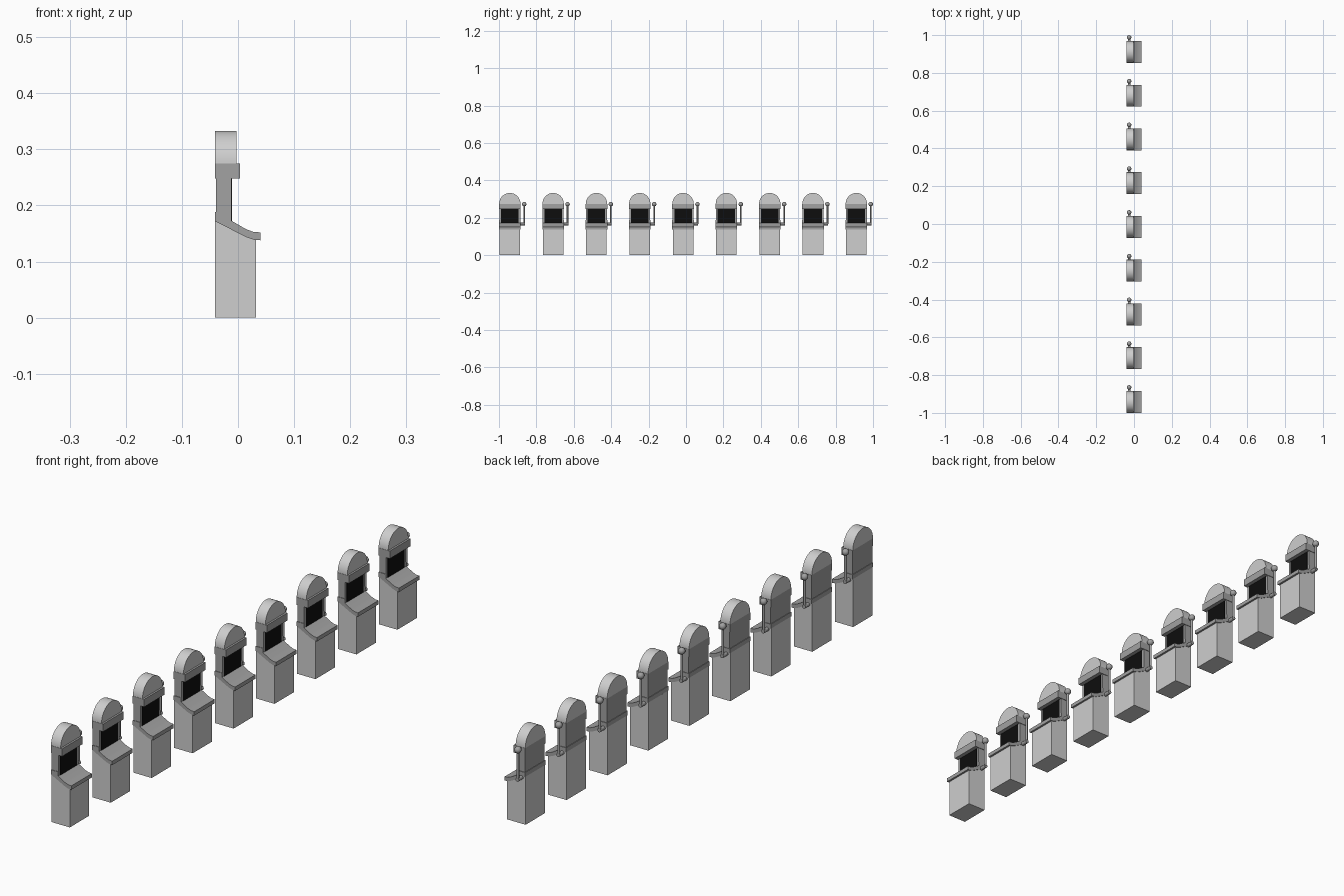
import bpy, bmesh, math
from mathutils import Matrix, Vector

if "Cube" in bpy.data.objects:
    bpy.data.objects.remove(bpy.data.objects["Cube"], do_unlink=True)

COUNT, FIRST, STEP = 9, -0.942, 0.2316


def material(name, value):
    m = bpy.data.materials.new(name)
    m.use_nodes = True
    m.diffuse_color = (value, value, value, 1)
    m.node_tree.nodes["Principled BSDF"].inputs["Base Color"].default_value = (value, value, value, 1)
    return m


light = material("light grey", 0.62)
trim = material("mid grey", 0.36)
black = material("screen black", 0.004)


def add_row(name, bm, mat, smooth=False):
    """Turn the bmesh into one part and repeat it on every machine."""
    bmesh.ops.recalc_face_normals(bm, faces=bm.faces)
    mesh = bpy.data.meshes.new(name)
    bm.to_mesh(mesh)
    bm.free()
    mesh.materials.append(mat)
    for i in range(COUNT):
        ob = bpy.data.objects.new(f"{name}_{i + 1}", mesh)
        ob.location.y = FIRST + i * STEP
        bpy.context.collection.objects.link(ob)
        if smooth and i == 0:
            bpy.ops.object.select_all(action="DESELECT")
            ob.select_set(True)
            bpy.context.view_layer.objects.active = ob
            bpy.ops.object.shade_smooth_by_angle(angle=math.radians(35))


def prism(bm, points, offset):
    """Close a flat outline and extrude it by the offset."""
    face = bm.faces.new([bm.verts.new(p) for p in points])
    new = bmesh.ops.extrude_face_region(bm, geom=[face])["geom"]
    bmesh.ops.translate(bm, vec=offset, verts=[v for v in new if isinstance(v, bmesh.types.BMVert)])


def side_profile(name, outline, half, mat, smooth=False):
    bm = bmesh.new()
    prism(bm, [(x, -half, z) for x, z in outline], (0, 2 * half, 0))
    add_row(name, bm, mat, smooth)


def rect(x0, x1, z0, z1):
    return [(x0, z0), (x1, z0), (x1, z1), (x0, z1)]


def rod(bm, a, b, radius):
    a, b = Vector(a), Vector(b)
    turn = (b - a).to_track_quat("Z", "Y").to_matrix().to_4x4()
    bmesh.ops.create_cone(bm, cap_ends=True, segments=16, radius1=radius, radius2=radius,
                          depth=(b - a).length, matrix=Matrix.Translation((a + b) / 2) @ turn)


# Cabinet base with a sloping top, and the curved control ledge over it
under = [(-0.041, 0.172), (0.004, 0.149), (0.016, 0.143), (0.028, 0.139)]
side_profile("cabinet_base", [(-0.041, 0), (0.032, 0), (0.032, 0.139)] + under[::-1], 0.055, light)
ledge = under + [(0.04, 0.138), (0.04, 0.152), (0.027, 0.153), (0.014, 0.158),
                 (-0.012, 0.173), (-0.012, 0.188), (-0.041, 0.188)]
side_profile("control_ledge", ledge, 0.058, trim, True)

# Upper column, screen plate and overhanging collar
side_profile("column", rect(-0.039, -0.012, 0.18, 0.25), 0.056, trim)
side_profile("screen", rect(-0.013, -0.011, 0.172, 0.249), 0.047, black)
side_profile("collar", rect(-0.041, 0.004, 0.248, 0.275), 0.058, trim)

# Rounded dome on top
bm = bmesh.new()
arc = [math.pi * i / 32 for i in range(33)]
prism(bm, [(-0.041, 0.057 * math.cos(a), 0.275 + 0.058 * math.sin(a)) for a in arc], (0.038, 0, 0))
add_row("dome", bm, light, True)

# Pull lever: pivot, arm and ball
bm = bmesh.new()
rod(bm, (-0.026, 0.05, 0.167), (-0.026, 0.081, 0.167), 0.007)
rod(bm, (-0.026, 0.077, 0.167), (-0.026, 0.077, 0.27), 0.0045)
add_row("lever", bm, trim, True)
bm = bmesh.new()
bmesh.ops.create_uvsphere(bm, u_segments=20, v_segments=12, radius=0.012,
                          matrix=Matrix.Translation((-0.026, 0.077, 0.273)))
add_row("lever_ball", bm, trim, True)
